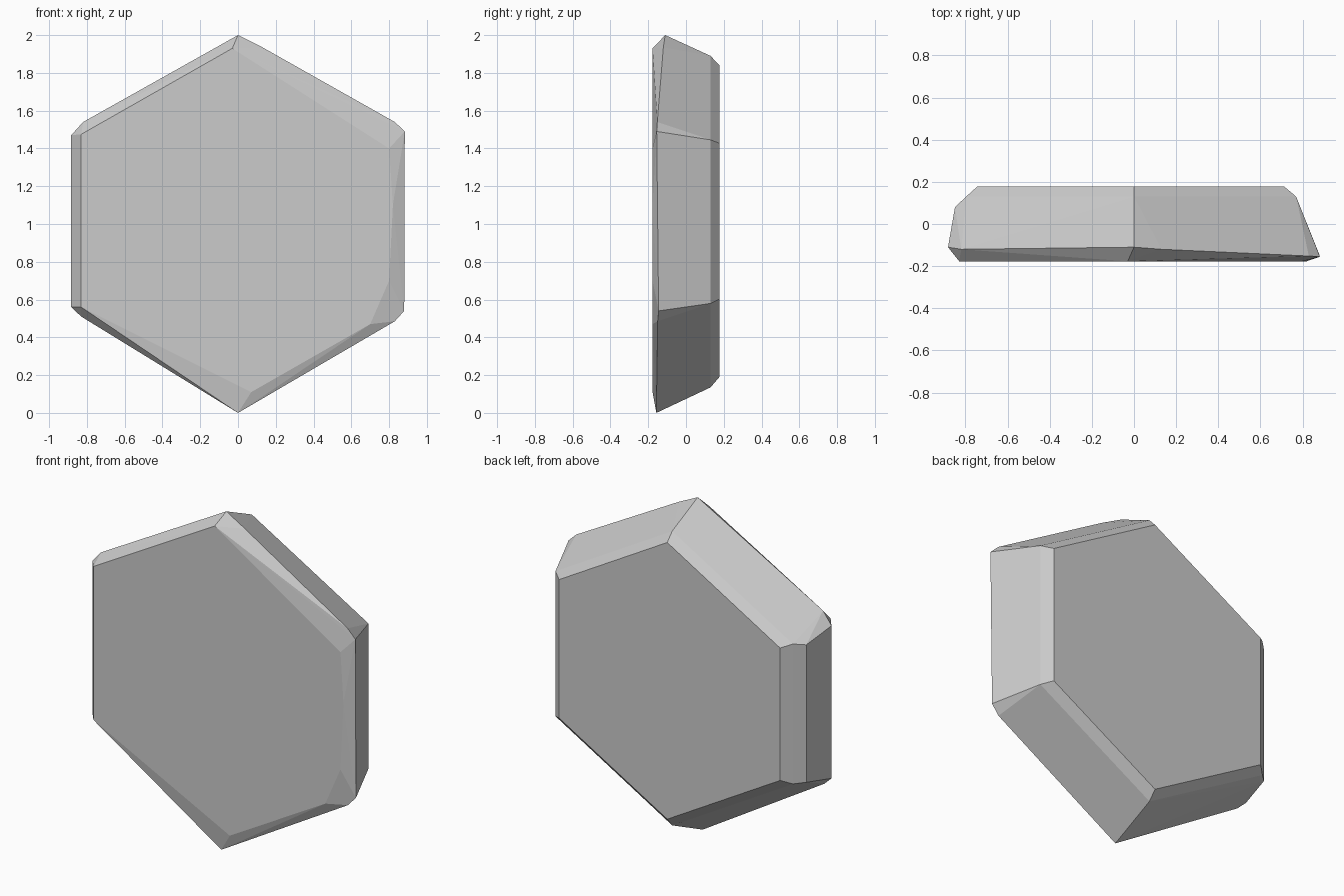
import bpy, bmesh, math

if "Cube" in bpy.data.objects:
    bpy.data.objects.remove(bpy.data.objects["Cube"])

# Outlines as (x, y, z) rings of a chipped hexagonal stone tile
front_face = [(x, -0.177, z) for x, z in [
    (-0.03, 1.93), (-0.83, 1.475), (-0.83, 0.56), (0.07, 0.11),
    (0.70, 0.47), (0.80, 0.70), (0.82, 1.10), (0.80, 1.40)]]

widest_ring = [
    (0, -0.11, 2.0), (0.13, -0.12, 1.935), (0.83, -0.152, 1.54),
    (0.883, -0.155, 1.49), (0.88, -0.145, 0.54), (0.83, -0.15, 0.485),
    (0, -0.157, 0), (-0.83, -0.12, 0.51), (-0.883, -0.11, 0.56),
    (-0.883, -0.11, 1.47), (-0.82, -0.12, 1.54)]


def hexagon(y, top, bottom, right, left):
    """Pointed hexagon with its sides cut at the given x positions."""
    s = math.tan(math.radians(30))
    return [(0, y, top), (0, y, bottom)] + [
        (x, y, z) for x in (right, left)
        for z in (top - abs(x) * s, bottom + abs(x) * s)]


# Bevelled back; the left edge is chipped wider than the others
points = front_face + widest_ring
points += hexagon(0.13, 1.89, 0.135, 0.77, -0.797)
points += hexagon(0.177, 1.84, 0.19, 0.714, -0.745)
points += [(-0.85, 0.08, 1.42), (-0.85, 0.08, 0.60)]

# Wrap the rings into one solid
bm = bmesh.new()
for p in points:
    bm.verts.new(p)
hull = bmesh.ops.convex_hull(bm, input=bm.verts[:])
loose = [v for v in bm.verts if not v.link_faces]
bmesh.ops.delete(bm, geom=loose, context='VERTS')
bmesh.ops.dissolve_limit(bm, angle_limit=math.radians(1),
                         verts=bm.verts[:], edges=bm.edges[:])
bmesh.ops.recalc_face_normals(bm, faces=bm.faces[:])

mesh = bpy.data.meshes.new("hexagonal_tile")
bm.to_mesh(mesh)
bm.free()
tile = bpy.data.objects.new("hexagonal_tile", mesh)
bpy.context.collection.objects.link(tile)
